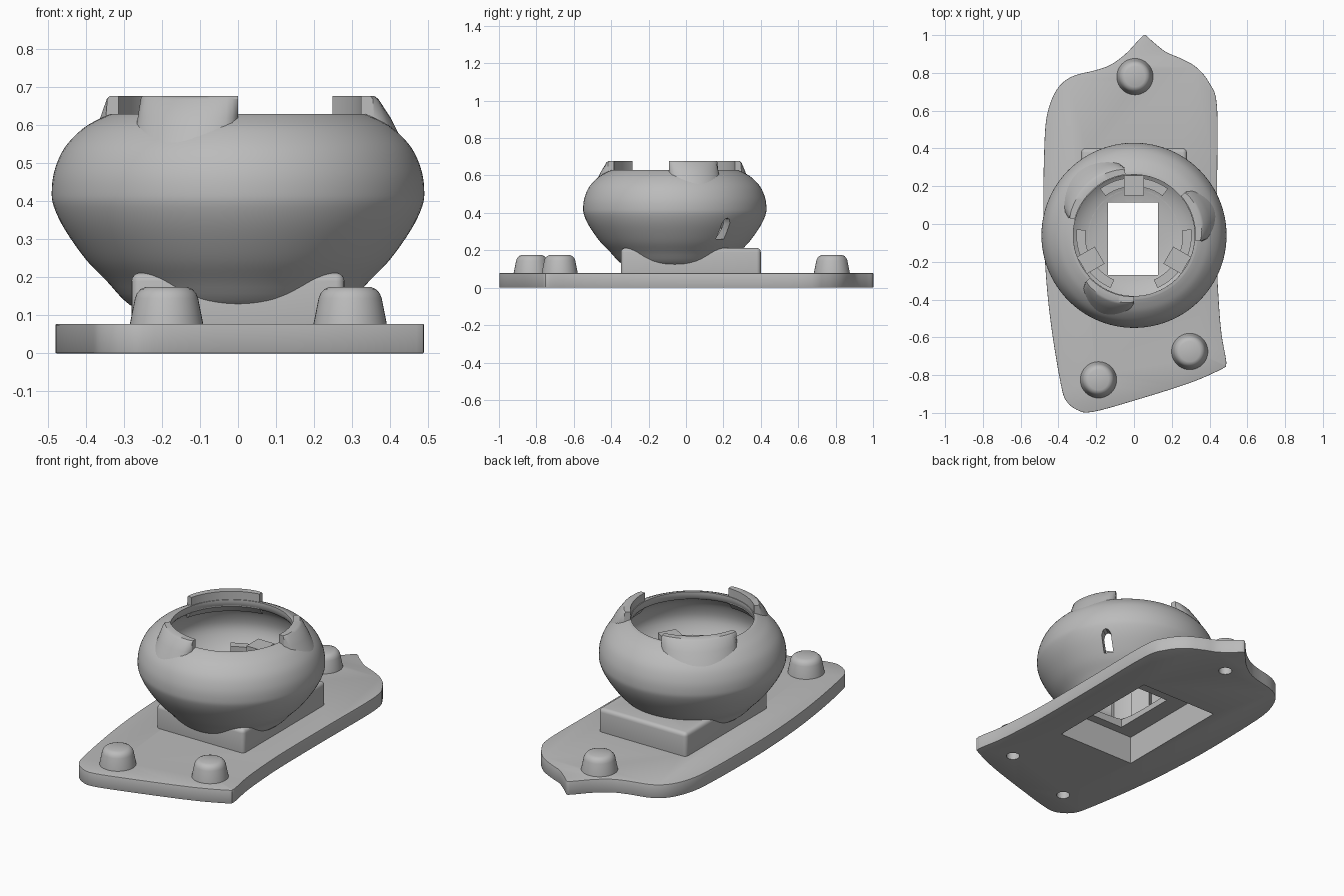
import bpy, bmesh, math
from mathutils import Vector, Matrix

if "Cube" in bpy.data.objects:
    bpy.data.objects.remove(bpy.data.objects["Cube"])

CY = -0.06  # bowl axis in y
grey = bpy.data.materials.new("grey plastic")
grey.diffuse_color = (0.5, 0.5, 0.5, 1)
grey.use_nodes = True
grey.node_tree.nodes["Principled BSDF"].inputs["Base Color"].default_value = grey.diffuse_color


def finish(name, bm):
    bmesh.ops.recalc_face_normals(bm, faces=bm.faces)
    me = bpy.data.meshes.new(name)
    bm.to_mesh(me)
    bm.free()
    me.materials.append(grey)
    ob = bpy.data.objects.new(name, me)
    bpy.context.collection.objects.link(ob)
    return ob


def smooth_path(pts, steps, closed=False):
    """Catmull-Rom curve through points."""
    p = [Vector(q) for q in pts]
    n = len(p)
    get = (lambda i: p[i % n]) if closed else (lambda i: p[max(0, min(n - 1, i))])
    out = []
    for i in range(n if closed else n - 1):
        a, b, c, d = (get(i + k) for k in (-1, 0, 1, 2))
        for s in range(steps):
            t = s / steps
            out.append(0.5 * (2 * b + (c - a) * t + (2 * a - 5 * b + 4 * c - d) * t * t
                              + (3 * b - a - 3 * c + d) * t ** 3))
    return out if closed else out + [p[-1]]


def lathe(name, profile, centre, sides):
    """Revolve an (r, z) profile; both ends are capped."""
    bm = bmesh.new()
    rings = [[bm.verts.new((centre[0] + r * math.cos(2 * math.pi * k / sides),
                            centre[1] + r * math.sin(2 * math.pi * k / sides), z))
              for k in range(sides)] for r, z in profile]
    for a, b in zip(rings, rings[1:]):
        for k in range(sides):
            j = (k + 1) % sides
            bm.faces.new((a[k], a[j], b[j], b[k]))
    bm.faces.new(rings[0])
    bm.faces.new(rings[-1])
    return finish(name, bm)


def prism(name, outline, z0, z1):
    bm = bmesh.new()
    lo = [bm.verts.new((x, y, z0)) for x, y in outline]
    hi = [bm.verts.new((x, y, z1)) for x, y in outline]
    bm.faces.new(lo)
    bm.faces.new(hi)
    for k in range(len(lo)):
        j = (k + 1) % len(lo)
        bm.faces.new((lo[k], lo[j], hi[j], hi[k]))
    return finish(name, bm)


def block(name, x0, x1, y0, y1, z0, z1):
    return prism(name, [(x0, y0), (x1, y0), (x1, y1), (x0, y1)], z0, z1)


def apply(ob, kind, **settings):
    m = ob.modifiers.new(kind, kind)
    for k, v in settings.items():
        setattr(m, k, v)
    bpy.context.view_layer.objects.active = ob
    bpy.ops.object.modifier_apply(modifier=m.name)


def cut(ob, *cutters):
    for c in cutters:
        apply(ob, 'BOOLEAN', operation='DIFFERENCE', solver='EXACT', object=c)


def shade(ob, angle=35):
    bpy.ops.object.select_all(action='DESELECT')
    ob.select_set(True)
    bpy.context.view_layer.objects.active = ob
    bpy.ops.object.shade_smooth_by_angle(angle=math.radians(angle))


# Base plate outline
outline = [(0.06, 1.0), (0.10, 0.965), (0.17, 0.91), (0.24, 0.88), (0.33, 0.83), (0.40, 0.745),
           (0.44, 0.62), (0.44, 0.2), (0.44, -0.2), (0.448, -0.4), (0.463, -0.58), (0.486, -0.71),
           (0.487, -0.745), (0.47, -0.765), (0.3, -0.84), (0.0, -0.935), (-0.22, -0.995),
           (-0.30, -0.985), (-0.36, -0.935), (-0.387, -0.85), (-0.43, -0.6), (-0.46, -0.35),
           (-0.476, -0.1), (-0.48, 0.1), (-0.475, 0.4), (-0.46, 0.58), (-0.41, 0.71),
           (-0.33, 0.78), (-0.2, 0.815), (-0.12, 0.845), (-0.04, 0.905), (0.035, 0.985)]
plate = prism("base_plate", smooth_path(outline, 4, True), 0, 0.078)
apply(plate, 'BEVEL', width=0.01, segments=2, limit_method='ANGLE', angle_limit=math.radians(50))

# Raised rectangular socket under the bowl
socket = block("socket_base", -0.28, 0.28, -0.348, 0.4, 0.04, 0.212)
apply(socket, 'BEVEL', width=0.022, segments=4, limit_method='ANGLE')

# Bowl body and its hollow
outer = smooth_path([(0.2, 0.09), (0.285, 0.128), (0.345, 0.19), (0.40, 0.247), (0.455, 0.325),
                     (0.484, 0.385), (0.49, 0.425), (0.483, 0.48), (0.457, 0.54),
                     (0.41, 0.59), (0.365, 0.617), (0.335, 0.63)], 4)
inner = smooth_path([(0.02, 0.195), (0.18, 0.2), (0.28, 0.225), (0.35, 0.275), (0.41, 0.345),
                     (0.44, 0.425), (0.42, 0.51), (0.38, 0.56), (0.325, 0.595), (0.325, 0.7)], 4)
bowl = lathe("bowl", outer, (0, CY), 96)
hollow = lathe("hollow_cutter", inner, (0, CY), 96)

# Cutters: underside recess, through hole, arched side slot
recess = block("recess_cutter", -0.247, 0.247, -0.322, 0.378, -0.1, 0.163)
window = block("window_cutter", -0.137, 0.127, -0.27, 0.115, -0.1, 0.4)
slot = prism("slot_cutter", [(-0.026, 0.26), (0.026, 0.26), (0.026, 0.345), (0.015, 0.366),
                             (0, 0.373), (-0.015, 0.366), (-0.026, 0.345)], 0.3, 0.6)
slot.data.transform(Matrix.Translation((0, CY, 0)) @ Matrix.Rotation(math.radians(36), 4, 'Z')
                    @ Matrix(((0, 0, 1, 0), (1, 0, 0, 0), (0, 1, 0, 0), (0, 0, 0, 1))))
cut(plate, recess)
cut(socket, recess, hollow, window)
cut(bowl, recess, hollow, window, slot)

# Rounded feet with screw holes
for i, pos in enumerate([(0.005, 0.78), (0.295, -0.675), (-0.188, -0.825)]):
    peg = lathe("peg_%d" % (i + 1), [(0.098, 0.06), (0.096, 0.08), (0.083, 0.145), (0.078, 0.158),
                                     (0.068, 0.169), (0.054, 0.175)], pos, 40)
    hole = lathe("hole_cutter", [(0.036, -0.1), (0.036, 0.13)], pos, 32)
    cut(plate, hole)
    cut(peg, hole)
    bpy.data.objects.remove(hole)
    shade(peg)


def sector(name, a0, a1, section, steps=20):
    """Sweep a closed (r, z) section, given as a function of t in -1..1, about the bowl axis."""
    bm = bmesh.new()
    rings = []
    for k in range(steps + 1):
        t = 2 * k / steps - 1
        a = math.radians(a0 + (a1 - a0) * k / steps)
        rings.append([bm.verts.new((r * math.cos(a), CY + r * math.sin(a), z))
                      for r, z in section(t)])
    n = len(rings[0])
    for a, b in zip(rings, rings[1:]):
        for k in range(n):
            bm.faces.new((a[k], a[(k + 1) % n], b[(k + 1) % n], b[k]))
    bm.faces.new(rings[0])
    bm.faces.new(rings[-1])
    return finish(name, bm)


# Rim tabs: upright inside, sloping down onto the bowl outside
def tab_section(t):
    b = math.sqrt(max(0, 1 - t * t))
    return [(0.325, 0.59), (0.325, 0.677), (0.35 + 0.012 * b, 0.677), (0.356 + 0.018 * b, 0.669),
            (0.36 + 0.05 * b, 0.62), (0.362 + 0.088 * b, 0.547), (0.36, 0.547)]


for i, (a0, a1) in enumerate([(224, 270), (-5, 40), (98, 165)]):
    shade(sector("rim_tab_%d" % (i + 1), a0, a1, tab_section))

# Inner retaining clips: curved wall plus a centre block
for i, a in enumerate((90, 210, 330)):
    shade(sector("clip_wall_%d" % (i + 1), a - 36, a + 36,
                 lambda t: [(0.258, 0.2), (0.258, 0.39), (0.305, 0.39), (0.305, 0.22)]))
    b = block("clip_block_%d" % (i + 1), 0.21, 0.318, -0.052, 0.052, 0.205, 0.42)
    b.data.transform(Matrix.Translation((0, CY, 0)) @ Matrix.Rotation(math.radians(a), 4, 'Z'))

for c in (recess, window, slot, hollow):
    bpy.data.objects.remove(c)
for ob in (plate, socket, bowl):
    shade(ob)
